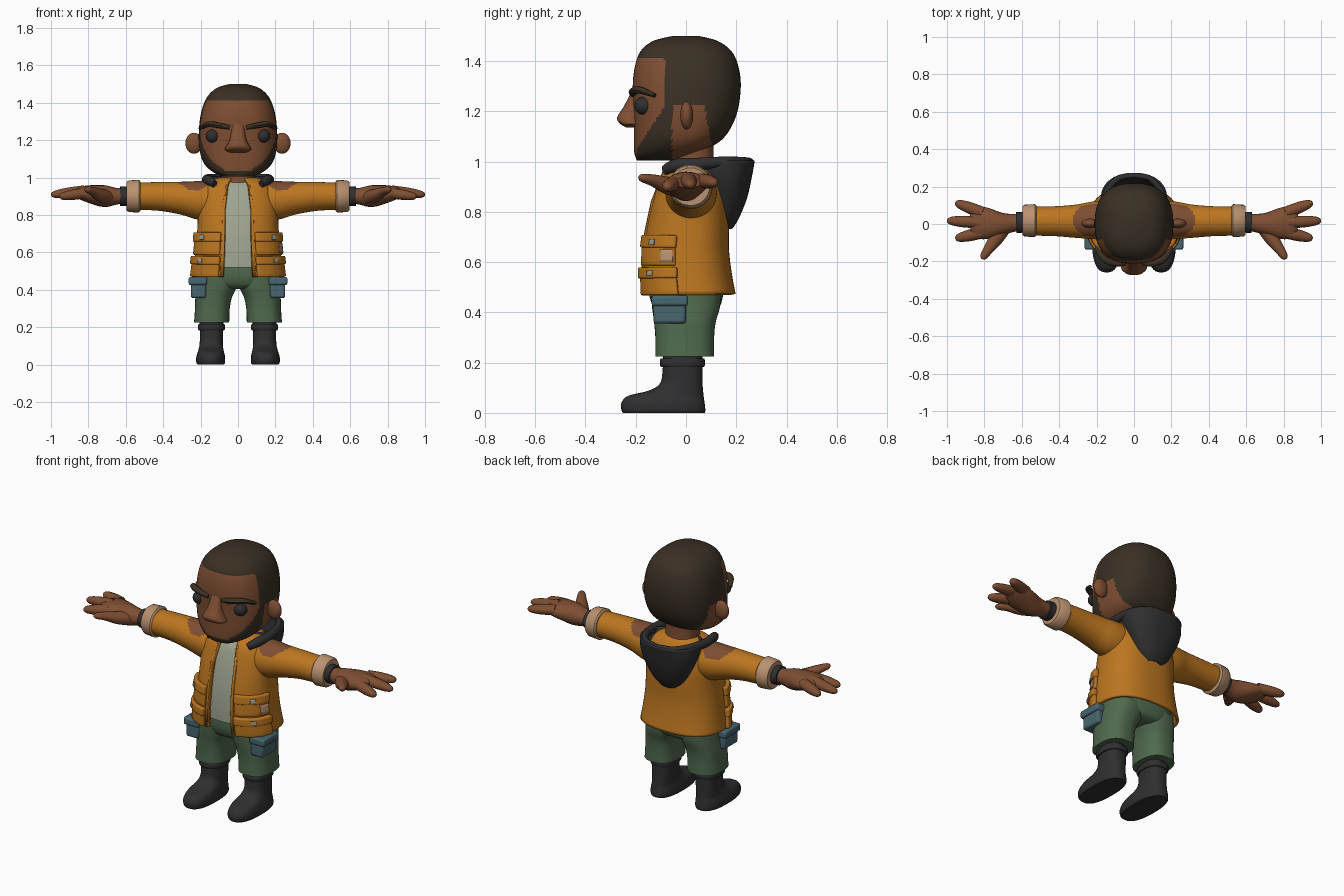
import bpy, bmesh, math
from mathutils import Vector

cube = bpy.data.objects.get("Cube")
if cube:
    bpy.data.objects.remove(cube, do_unlink=True)


def material(name, rgb):
    """Flat material from an sRGB triple."""
    lin = [((c / 255 + 0.055) / 1.055) ** 2.4 for c in rgb] + [1]
    m = bpy.data.materials.new(name)
    m.use_nodes = True
    m.diffuse_color = lin
    bsdf = m.node_tree.nodes["Principled BSDF"]
    bsdf.inputs["Base Color"].default_value = lin
    bsdf.inputs["Roughness"].default_value = 0.8
    return m


SKIN = material("brown skin", (126, 78, 50))
ORANGE = material("orange cloth", (188, 118, 32))
SHIRT = material("pale shirt", (160, 166, 146))
GREEN = material("green trousers", (80, 106, 78))
HAIR = material("dark brown hair", (58, 48, 36))
DARK = material("charcoal", (47, 47, 49))
TAN = material("tan lining", (186, 146, 112))
TEAL = material("teal pocket", (72, 102, 112))


def smooth_rows(rows, k):
    """Catmull-Rom resampling of tuples, k steps per span."""
    out = []
    for i in range(len(rows) - 1):
        a, b, c, d = rows[max(i - 1, 0)], rows[i], rows[i + 1], rows[min(i + 2, len(rows) - 1)]
        for s in range(k):
            t = s / k
            out.append(tuple(q + 0.5 * t * (r - p + t * (2 * p - 5 * q + 4 * r - e + t * (3 * (q - r) + e - p)))
                             for p, q, r, e in zip(a, b, c, d)))
    return out + [rows[-1]]


def at(rows, z):
    """Section of a profile at height z."""
    for a, b in zip(rows, rows[1:]):
        if z <= b[0]:
            t = (z - a[0]) / (b[0] - a[0])
            return tuple(p + (q - p) * t for p, q in zip(a, b))
    return rows[-1]


def finish(name, bm, mats, mirror=False, thick=0, bevel=0, angle=40):
    mesh = bpy.data.meshes.new(name)
    bm.to_mesh(mesh)
    bm.free()
    ob = bpy.data.objects.new(name, mesh)
    bpy.context.collection.objects.link(ob)
    for m in mats:
        mesh.materials.append(m)
    bpy.ops.object.select_all(action='DESELECT')
    ob.select_set(True)
    bpy.context.view_layer.objects.active = ob
    bpy.ops.object.shade_smooth_by_angle(angle=math.radians(angle))
    if thick:
        mod = ob.modifiers.new("thickness", 'SOLIDIFY')
        mod.thickness, mod.offset = thick, 1
    if bevel:
        mod = ob.modifiers.new("soft edges", 'BEVEL')
        mod.width, mod.segments = bevel, 2
        mod.limit_method, mod.angle_limit = 'ANGLE', math.radians(50)
    if mirror:
        mod = ob.modifiers.new("mirror", 'MIRROR')
        mod.use_mirror_merge = False
    return ob


def skin_rings(rings, closed=True, caps=True):
    bm = bmesh.new()
    vs = [[bm.verts.new(c) for c in r] for r in rings]
    n = len(vs[0])
    for lo, hi in zip(vs, vs[1:]):
        for i in range(n if closed else n - 1):
            j = (i + 1) % n
            bm.faces.new((lo[i], lo[j], hi[j], hi[i]))
    if closed and caps:
        bm.faces.new(vs[0][::-1])
        bm.faces.new(vs[-1])
    return bm


def power(t, p):
    return math.copysign(abs(t) ** p, t)


def loft(name, rows, mats, k=4, n=40, p=0.8, off=0, arc=None, caps=True, rule=None, **opts):
    """Stack rounded sections (z, front y, back y, half width, centre x). Angle 0 faces front."""
    a0, a1 = arc or (0, 360)
    steps = n if arc is None else n - 1
    rings = []
    for row in smooth_rows(rows, k):
        z, yf, yb, hw = row[:4]
        cx = row[4] if len(row) > 4 else 0
        angles = [math.radians(a0 + (a1 - a0) * i / steps) for i in range(n)]
        rings.append([(cx + (hw + off) * power(math.sin(a), p),
                       (yf + yb) / 2 - ((yb - yf) / 2 + off) * power(math.cos(a), p), z) for a in angles])
    bm = skin_rings(rings, arc is None, caps)
    if rule:
        for f in bm.faces:
            f.material_index = rule(f.calc_center_median())
    return finish(name, bm, mats, **opts)


def tube(name, pts, mats, k=4, n=20, rule=None, mirror=True):
    """Tapered tube along points (x, y, z, horizontal radius, vertical radius)."""
    rows = smooth_rows(pts, k)
    rings = []
    for i, r in enumerate(rows):
        t = (Vector(rows[min(i + 1, len(rows) - 1)][:3]) - Vector(rows[max(i - 1, 0)][:3])).normalized()
        side = t.cross(Vector((0, 0, 1))).normalized()
        up = side.cross(t)
        rings.append([Vector(r[:3]) + side * r[3] * math.cos(2 * math.pi * j / n)
                      + up * r[4] * math.sin(2 * math.pi * j / n) for j in range(n)])
    bm = skin_rings(rings)
    bmesh.ops.recalc_face_normals(bm, faces=bm.faces)
    if rule:
        for f in bm.faces:
            f.material_index = rule(f.calc_center_median())
    return finish(name, bm, mats, mirror=mirror)


def ball(name, loc, size, mat):
    bm = bmesh.new()
    bmesh.ops.create_uvsphere(bm, u_segments=20, v_segments=12, radius=1)
    bmesh.ops.scale(bm, vec=size, verts=bm.verts)
    bmesh.ops.translate(bm, vec=loc, verts=bm.verts)
    return finish(name, bm, [mat], mirror=True)


def box(name, lo, hi, mat, bevel):
    bm = bmesh.new()
    bmesh.ops.create_cube(bm, size=1)
    for v in bm.verts:
        v.co = [(a + b) / 2 + c * (b - a) for a, b, c in zip(lo, hi, v.co)]
    return finish(name, bm, [mat], mirror=True, bevel=bevel)


# Head with hairline and beard
def head_colour(c):
    if c.z < 1.23 and -0.055 < c.y < 0.07 + (1.23 - c.z) * 0.2:
        return 0
    side = -0.195 + 0.11 * min(max((c.z - 1.05) / 0.17, 0), 1)
    return 1 if c.z > 1.415 or c.z < 1.035 or c.y > side else 0


head = [(1.005, -.195, -.05, .08), (1.03, -.205, .03, .135), (1.07, -.207, .12, .178), (1.12, -.207, .17, .2),
        (1.2, -.208, .205, .21), (1.3, -.212, .218, .205), (1.38, -.203, .208, .188), (1.44, -.18, .18, .158),
        (1.48, -.13, .125, .11), (1.5, -.05, .05, .045)]
loft("head", head, [SKIN, HAIR], k=8, n=112, rule=head_colour)
loft("neck", [(.92, -.06, .12, .1), (1.0, -.05, .11, .09), (1.1, -.05, .11, .09)], [SKIN])
loft("nose", [(1.135, -.235, -.17, .045), (1.15, -.262, -.17, .072), (1.175, -.274, -.17, .058),
              (1.22, -.247, -.17, .04), (1.285, -.213, -.17, .034)], [SKIN], n=24, k=3)
ball("eyes", (.135, -.168, 1.222), (.036, .037, .036), DARK)
ball("ears", (.235, .003, 1.183), (.046, .026, .056), SKIN)
tube("eyebrows", [(.045, -.21, 1.268, .012, .012), (.1, -.21, 1.278, .018, .015),
                  (.16, -.186, 1.285, .018, .015), (.203, -.125, 1.262, .01, .008)], [HAIR], n=10)

# Torso profile shared by shirt, jacket and pockets
torso = [(.47, -.165, .19, .235), (.55, -.168, .175, .225), (.65, -.163, .163, .215), (.75, -.15, .163, .208),
         (.85, -.125, .158, .205), (.93, -.1, .145, .185), (.97, -.07, .12, .145), (.985, -.045, .1, .1)]
loft("shirt", [at(torso, z) for z in (.52, .6, .7, .8, .88, .94, .98)], [SHIRT], off=-.008)
loft("jacket", torso, [ORANGE], arc=(14.5, 345.5), n=60, off=-.008, thick=.016)


def panel(name, z0, z1, a0, a1, mats, off, thick, mirror=True, bevel=0):
    """Plate that follows the torso between two heights and two angles."""
    rows = [at(torso, z0 + (z1 - z0) * i / 4) for i in range(5)]
    return loft(name, rows, mats, k=1, n=12, off=off, arc=(a0, a1), thick=thick, mirror=mirror, bevel=bevel)


panel("jacket_front_edges", .472, .955, 14, 18, [ORANGE], 0, .016)
panel("lower_pockets", .468, .555, 20, 81, [ORANGE], 0, .026, bevel=.006)
panel("lower_pocket_flaps", .535, .578, 19, 82, [ORANGE], .004, .03, bevel=.006)
panel("upper_pockets", .585, .68, 20, 80, [ORANGE], 0, .024, bevel=.006)
panel("upper_pocket_flaps", .655, .705, 19, 81, [ORANGE], .004, .027, bevel=.006)
panel("upper_pocket_tabs", .667, .692, 44, 53, [SHIRT], .03, .004)
panel("lower_pocket_tabs", .546, .567, 44, 53, [SHIRT], .033, .004)
panel("pocket_patch", .6, .65, 62, 78, [TAN], .023, .004, mirror=False)

# Hood and collar
loft("hood", [(.74, .12, .175, .04), (.78, .1, .2, .085), (.86, .08, .232, .13),
              (.94, .05, .25, .16), (1.005, .01, .262, .165)], [DARK], caps=False, p=.9, thick=.012)
tube("collar", [(.125, -.085, .965, .015, .02), (.155, -.04, .985, .025, .026), (.168, .05, .99, .025, .025),
                (.15, .16, 1.0, .02, .02), (.09, .24, 1.003, .015, .014), (0, .258, 1.0, .012, .012)], [DARK], n=12)


# Arms
def shoulder_patch(c):
    return 1 if c.z > .93 and ((c.x - .23) / .095) ** 2 + ((c.y - .02) / .09) ** 2 < 1 else 0


tube("sleeves", [(.1, .02, .87, .1, .1), (.2, .02, .878, .102, .104), (.3, .015, .89, .09, .088),
                 (.42, .015, .899, .08, .077), (.55, .015, .9, .077, .072)], [ORANGE, SKIN], k=10, n=48,
     rule=shoulder_patch)
tube("cuffs", [(.522, .018, .9, .08, .078), (.53, .018, .9, .088, .088), (.585, .018, .9, .085, .084),
               (.597, .018, .9, .076, .075)], [TAN], k=1, n=28)
tube("wristbands", [(.58, .01, .9, .056, .052), (.63, .008, .9, .056, .052)], [DARK], k=1)
tube("hands", [(.56, .01, .9, .045, .042), (.64, .006, .9, .047, .043), (.71, .0, .9, .062, .058),
               (.78, .002, .91, .083, .05), (.84, .008, .917, .085, .036), (.875, .008, .917, .06, .02)], [SKIN])
for label, root, tip in (("rear", (.81, .06, .925), (.955, .115, .915)),
                         ("middle", (.82, .008, .93), (1.0, .018, .907)),
                         ("front", (.81, -.045, .918), (.955, -.078, .897))):
    a, b = Vector(root), Vector(tip)
    tube(label + "_fingers", [(*a.lerp(b, t), r, r * .9) for t, r in
                              ((0, .032), (.5, .031), (.85, .023), (.97, .013), (1, .004))], [SKIN], n=14, k=3)
tube("thumbs", [(.69, -.01, .89, .04, .04), (.735, -.075, .905, .038, .035), (.775, -.13, .925, .028, .024),
                (.805, -.175, .935, .019, .016), (.813, -.187, .936, .005, .005)], [SKIN], n=14)

# Trousers with thigh pockets
loft("trouser_hips", [(.405, -.1, .1, .13), (.425, -.13, .135, .195), (.48, -.148, .148, .215),
                      (.57, -.145, .145, .205)], [GREEN])
loft("trouser_legs", [(.225, -.122, .112, .094, .141), (.3, -.122, .112, .093, .137), (.36, -.127, .118, .098, .13),
                      (.42, -.135, .135, .108, .112), (.48, -.14, .14, .11, .105)], [GREEN], mirror=True)
box("thigh_pockets", (.17, -.13, .355), (.252, .0, .45), TEAL, .012)
box("thigh_pocket_flaps", (.165, -.137, .425), (.264, .008, .468), TEAL, .01)

# Boots
loft("boots", [(0, -.25, .075, .07, .146), (.012, -.257, .077, .077, .146), (.04, -.257, .074, .077, .146),
               (.068, -.23, .07, .07, .145), (.088, -.15, .068, .065, .144), (.115, -.105, .066, .062, .143),
               (.16, -.094, .066, .062, .142), (.24, -.09, .066, .064, .142)], [DARK], mirror=True)
loft("boot_bands", [(.183, -.1, .072, .068, .142), (.19, -.104, .075, .072, .142), (.21, -.104, .075, .072, .142),
                    (.217, -.1, .072, .068, .142)], [DARK], k=1, mirror=True)
